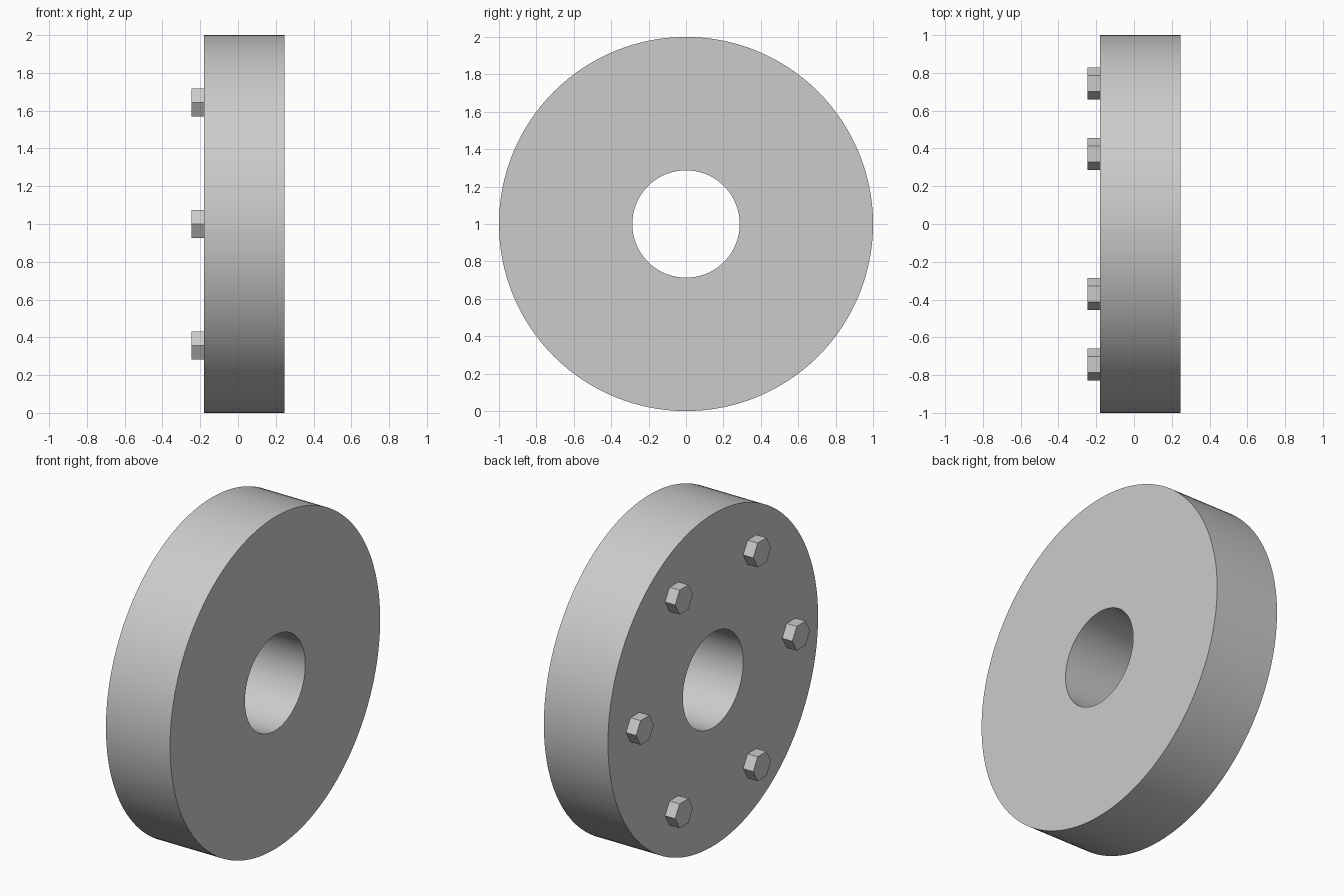
import bpy, bmesh
from math import cos, sin, pi, radians

if "Cube" in bpy.data.objects:
    bpy.data.objects.remove(bpy.data.objects["Cube"])

X_BACK, X_FRONT = -0.18, 0.247
BOLT_TIP, BOLT_CIRCLE, BOLT_R = -0.247, 0.743, 0.0845
CENTRE_Z = 1.0


def make_object(name, bm):
    bmesh.ops.recalc_face_normals(bm, faces=bm.faces)
    mesh = bpy.data.meshes.new(name)
    bm.to_mesh(mesh)
    bm.free()
    obj = bpy.data.objects.new(name, mesh)
    bpy.context.collection.objects.link(obj)
    return obj


def circle(bm, x, r, n):
    return [bm.verts.new((x, r * cos(2 * pi * i / n), r * sin(2 * pi * i / n)))
            for i in range(n)]


# Disc with a central bore: a rectangular section swept round the x axis
N = 128
bm = bmesh.new()
section = [(X_BACK, 1.0), (X_FRONT, 1.0), (X_FRONT, 0.287), (X_BACK, 0.287)]
rings = [circle(bm, x, r, N) for x, r in section]
for k in range(4):
    a, b = rings[k], rings[(k + 1) % 4]
    for i in range(N):
        j = (i + 1) % N
        bm.faces.new((a[i], a[j], b[j], b[i]))
disc = make_object("disc", bm)
disc.location.z = CENTRE_Z
bpy.context.view_layer.objects.active = disc
disc.select_set(True)
bpy.ops.object.shade_smooth_by_angle(angle=radians(30))
disc.select_set(False)

# Six hexagonal bolt heads on the back face
for k in range(6):
    bm = bmesh.new()
    base = circle(bm, X_BACK + 0.002, BOLT_R, 6)
    tip = circle(bm, BOLT_TIP, BOLT_R, 6)
    bm.faces.new(base)
    bm.faces.new(tip)
    for i in range(6):
        j = (i + 1) % 6
        bm.faces.new((base[i], base[j], tip[j], tip[i]))
    bolt = make_object(f"bolt_head_{k + 1}", bm)
    angle = k * pi / 3
    bolt.location = (0, BOLT_CIRCLE * cos(angle),
                     CENTRE_Z + BOLT_CIRCLE * sin(angle))
